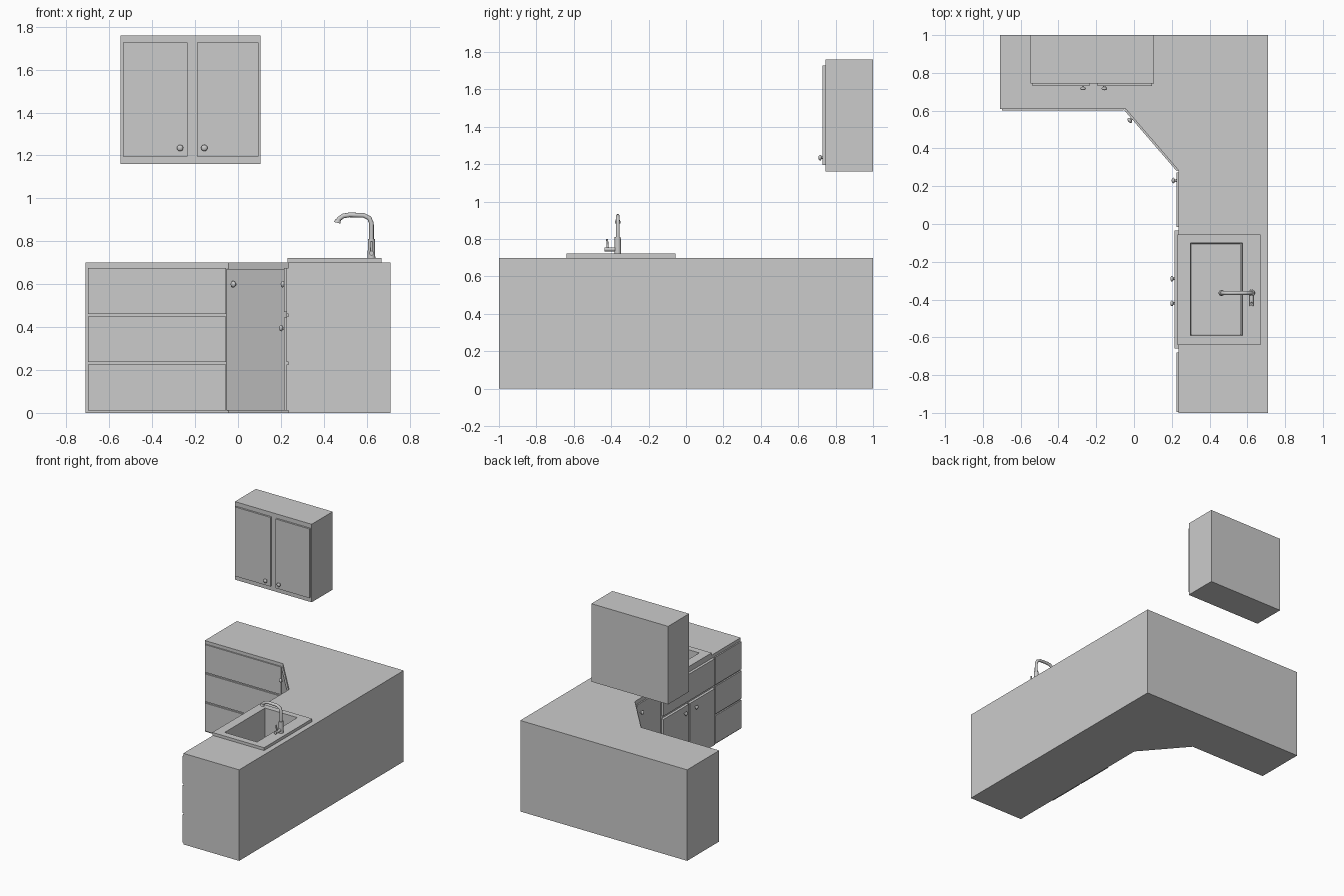
import bpy, bmesh, math
from mathutils import Vector, Matrix

if "Cube" in bpy.data.objects:
    bpy.data.objects.remove(bpy.data.objects["Cube"], do_unlink=True)

gray = bpy.data.materials.new("plain_gray")
gray.use_nodes = True
COLOR = (0.6, 0.6, 0.6, 1)
gray.diffuse_color = COLOR
gray.node_tree.nodes["Principled BSDF"].inputs["Base Color"].default_value = COLOR


def finish(name, bm, smooth=False):
    bmesh.ops.recalc_face_normals(bm, faces=bm.faces)
    mesh = bpy.data.meshes.new(name)
    bm.to_mesh(mesh)
    bm.free()
    obj = bpy.data.objects.new(name, mesh)
    bpy.context.collection.objects.link(obj)
    mesh.materials.append(gray)
    if smooth:
        bpy.ops.object.select_all(action='DESELECT')
        obj.select_set(True)
        bpy.context.view_layer.objects.active = obj
        bpy.ops.object.shade_smooth_by_angle(angle=math.radians(40))
    return obj


def prism(name, outline, z0, z1):
    bm = bmesh.new()
    base = bm.faces.new([bm.verts.new((x, y, z0)) for x, y in outline])
    top = bmesh.ops.extrude_face_region(bm, geom=[base])["geom"]
    bmesh.ops.translate(bm, vec=(0, 0, z1 - z0),
                        verts=[v for v in top if isinstance(v, bmesh.types.BMVert)])
    return finish(name, bm)


def box(name, x0, x1, y0, y1, z0, z1):
    return prism(name, [(x0, y0), (x1, y0), (x1, y1), (x0, y1)], z0, z1)


def front_panel(name, start, end, z0, z1, depth=0.01):
    """Plate standing on the line start-end, its outside on the right-hand side."""
    a, b = Vector(start), Vector(end)
    d = (b - a).normalized()
    out = Vector((d.y, -d.x)) * depth
    return prism(name, [a, b, b + out, a + out], z0, z1)


def knob(name, pos, direction):
    """Short stem with a round flattened head."""
    bm = bmesh.new()
    bmesh.ops.create_cone(bm, cap_ends=True, segments=12, radius1=0.007, radius2=0.005,
                          depth=0.014, matrix=Matrix.Translation((0, 0, 0.005)))
    bmesh.ops.create_uvsphere(bm, u_segments=16, v_segments=8, radius=0.015,
                              matrix=Matrix.Translation((0, 0, 0.014)) @ Matrix.Diagonal((1, 1, 0.6, 1)))
    turn = Vector(direction).to_track_quat('Z', 'Y').to_matrix().to_4x4()
    bm.transform(Matrix.Translation(pos) @ turn)
    return finish(name, bm, True)


def cylinder(name, a, b, r1, r2, segments=20):
    a, b = Vector(a), Vector(b)
    bm = bmesh.new()
    bmesh.ops.create_cone(bm, cap_ends=True, segments=segments, radius1=r1, radius2=r2,
                          depth=(b - a).length)
    turn = (b - a).to_track_quat('Z', 'Y').to_matrix().to_4x4()
    bm.transform(Matrix.Translation((a + b) / 2) @ turn)
    return finish(name, bm, True)


# L-shaped base with a diagonal corner
base = prism("base_cabinets", [(-0.71, 0.61), (-0.045, 0.61), (0.235, 0.285), (0.235, -1),
                               (0.71, -1), (0.71, 1), (-0.71, 1)], 0, 0.7)
cutter = box("sink_cutter", 0.285, 0.59, -0.61, -0.08, 0.46, 0.8)
cutter.hide_render = True
cut = base.modifiers.new("sink_hole", 'BOOLEAN')
cut.operation = 'DIFFERENCE'
cut.solver = 'EXACT'
cut.object = cutter
bpy.context.view_layer.objects.active = base
bpy.ops.object.modifier_apply(modifier=cut.name)
bpy.data.objects.remove(cutter, do_unlink=True)

# Drawer stacks on both ends
for i, (z0, z1) in enumerate([(0.01, 0.225), (0.237, 0.45), (0.462, 0.675)]):
    front_panel(f"left_drawer_{i}", (-0.7, 0.61), (-0.055, 0.61), z0, z1)
    front_panel(f"right_drawer_{i}", (0.235, -0.68), (0.235, -0.995), z0, z1)

# Corner door and narrow door
front_panel("corner_door", (-0.045, 0.61), (0.235, 0.285), 0.012, 0.67)
knob("corner_knob", (-0.012, 0.557, 0.6), (-0.76, -0.65, 0))
front_panel("narrow_door", (0.235, 0.272), (0.235, -0.015), 0.012, 0.67)
knob("narrow_knob", (0.222, 0.23, 0.6), (-1, 0, 0))

# Sink cabinet: false front over two doors
front_panel("sink_false_front", (0.235, -0.035), (0.235, -0.66), 0.47, 0.675, 0.02)
for side, y0, y1, ky in (("left", -0.035, -0.343, -0.29), ("right", -0.355, -0.66, -0.42)):
    front_panel(f"sink_door_{side}", (0.235, y0), (0.235, y1), 0.012, 0.445, 0.02)
    knob(f"sink_knob_{side}", (0.215, ky, 0.395), (-1, 0, 0))

# Sink: nested rectangular rings joined from the rim down into the basin
rings = [(0.23, 0.67, -0.64, -0.055, 0.70), (0.23, 0.67, -0.64, -0.055, 0.722),
         (0.30, 0.575, -0.59, -0.10, 0.722), (0.305, 0.56, -0.585, -0.105, 0.48)]
bm = bmesh.new()
loops = [[bm.verts.new(p) for p in ((x0, y0, z), (x1, y0, z), (x1, y1, z), (x0, y1, z))]
         for x0, x1, y0, y1, z in rings]
for lo, hi in zip(loops, loops[1:]):
    for i in range(4):
        j = (i + 1) % 4
        bm.faces.new((lo[i], lo[j], hi[j], hi[i]))
bm.faces.new(loops[-1])
finish("sink", bm)

# Tap
TAP_X, TAP_Y = 0.622, -0.365
cylinder("tap_base", (TAP_X, TAP_Y, 0.72), (TAP_X, TAP_Y, 0.81), 0.018, 0.016)
curve = bpy.data.curves.new("tap_spout", 'CURVE')
curve.dimensions = '3D'
curve.bevel_depth = 0.011
curve.bevel_resolution = 3
curve.use_fill_caps = True
path = [(0.622, 0.8), (0.622, 0.885), (0.612, 0.908), (0.585, 0.921), (0.52, 0.923),
        (0.49, 0.918), (0.472, 0.905), (0.466, 0.895)]
spline = curve.splines.new('POLY')
spline.points.add(len(path) - 1)
for p, (x, z) in zip(spline.points, path):
    p.co = (x, TAP_Y, z, 1)
spout = bpy.data.objects.new("tap_spout", curve)
bpy.context.collection.objects.link(spout)
curve.materials.append(gray)
cylinder("tap_nozzle", (0.467, TAP_Y, 0.902), (0.463, TAP_Y, 0.886), 0.012, 0.016)
cylinder("tap_valve", (TAP_X, TAP_Y, 0.745), (TAP_X, -0.435, 0.745), 0.011, 0.011)
cylinder("tap_lever", (TAP_X, -0.418, 0.745), (TAP_X, -0.422, 0.8), 0.006, 0.005, 12)

# Wall cabinet with two doors
box("wall_cabinet", -0.548, 0.105, 0.745, 1, 1.16, 1.76)
for side, x0, x1, kx in (("right", -0.537, -0.235, -0.27), ("left", -0.192, 0.095, -0.157)):
    front_panel(f"wall_door_{side}", (x0, 0.745), (x1, 0.745), 1.195, 1.727, 0.014)
    knob(f"wall_knob_{side}", (kx, 0.731, 1.235), (0, -1, 0))
